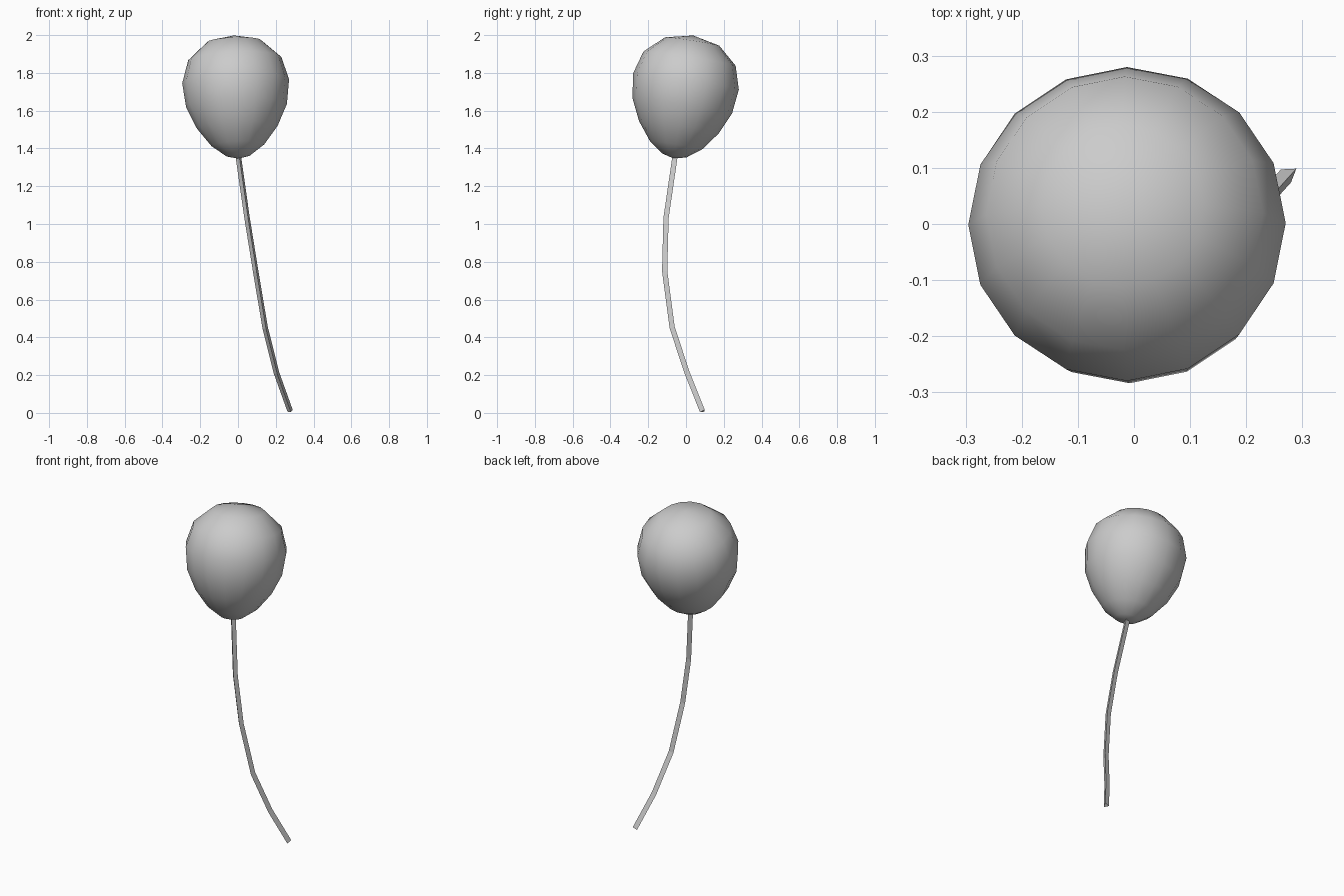
import bpy, bmesh, math
from mathutils import Vector

if "Cube" in bpy.data.objects:
    bpy.data.objects.remove(bpy.data.objects["Cube"])


def make_object(name, bm):
    bmesh.ops.recalc_face_normals(bm, faces=bm.faces)
    mesh = bpy.data.meshes.new(name)
    bm.to_mesh(mesh)
    bm.free()
    obj = bpy.data.objects.new(name, mesh)
    bpy.context.collection.objects.link(obj)
    return obj


def bridge(bm, a, b):
    n = len(a)
    for i in range(n):
        bm.faces.new((a[i], a[(i + 1) % n], b[(i + 1) % n], b[i]))


def frame(axis):
    u = (Vector((1, 0, 0)) - axis * axis.x).normalized()
    return u, axis.cross(u)


def ring(bm, centre, axis, radius, sides, phase=0):
    u, v = frame(axis)
    angles = [phase + math.tau * i / sides for i in range(sides)]
    return [bm.verts.new(centre + radius * (u * math.cos(a) + v * math.sin(a))) for a in angles]


# Balloon: 16-sided teardrop on a leaning axis (radius, distance along axis)
profile = [(.145, .214), (.247, .122), (.283, 0), (.267, -.13),
           (.214, -.245), (.14, -.342), (.065, -.397)]
axis = Vector((-.036, .155, 1)).normalized()
middle = Vector((-.0125, 0, 1.755))
bm = bmesh.new()
rings = [ring(bm, middle + axis * t, axis, r, 16) for r, t in profile]
for a, b in zip(rings, rings[1:]):
    bridge(bm, a, b)
for loop, t in ((rings[0], .246), (rings[-1], -.414)):
    tip = bm.verts.new(middle + axis * t)
    for i in range(16):
        bm.faces.new((loop[i], loop[(i + 1) % 16], tip))
for f in bm.faces:
    f.smooth = True
make_object("balloon", bm)

# String: three-sided tube along a bent path
path = [Vector(p) for p in ((.003, -.055, 1.36), (.05, -.103, 1.03), (.095, -.11, .75),
                            (.145, -.07, .45), (.205, .01, .21), (.277, .09, .009))]
bm = bmesh.new()
loops = []
for i, p in enumerate(path):
    tangent = (path[max(i - 1, 0)] - path[min(i + 1, len(path) - 1)]).normalized()
    loops.append(ring(bm, p, tangent, .017, 3, math.radians(40)))
for a, b in zip(loops, loops[1:]):
    bridge(bm, a, b)
bm.faces.new(loops[0])
bm.faces.new(loops[-1])
make_object("string", bm)
